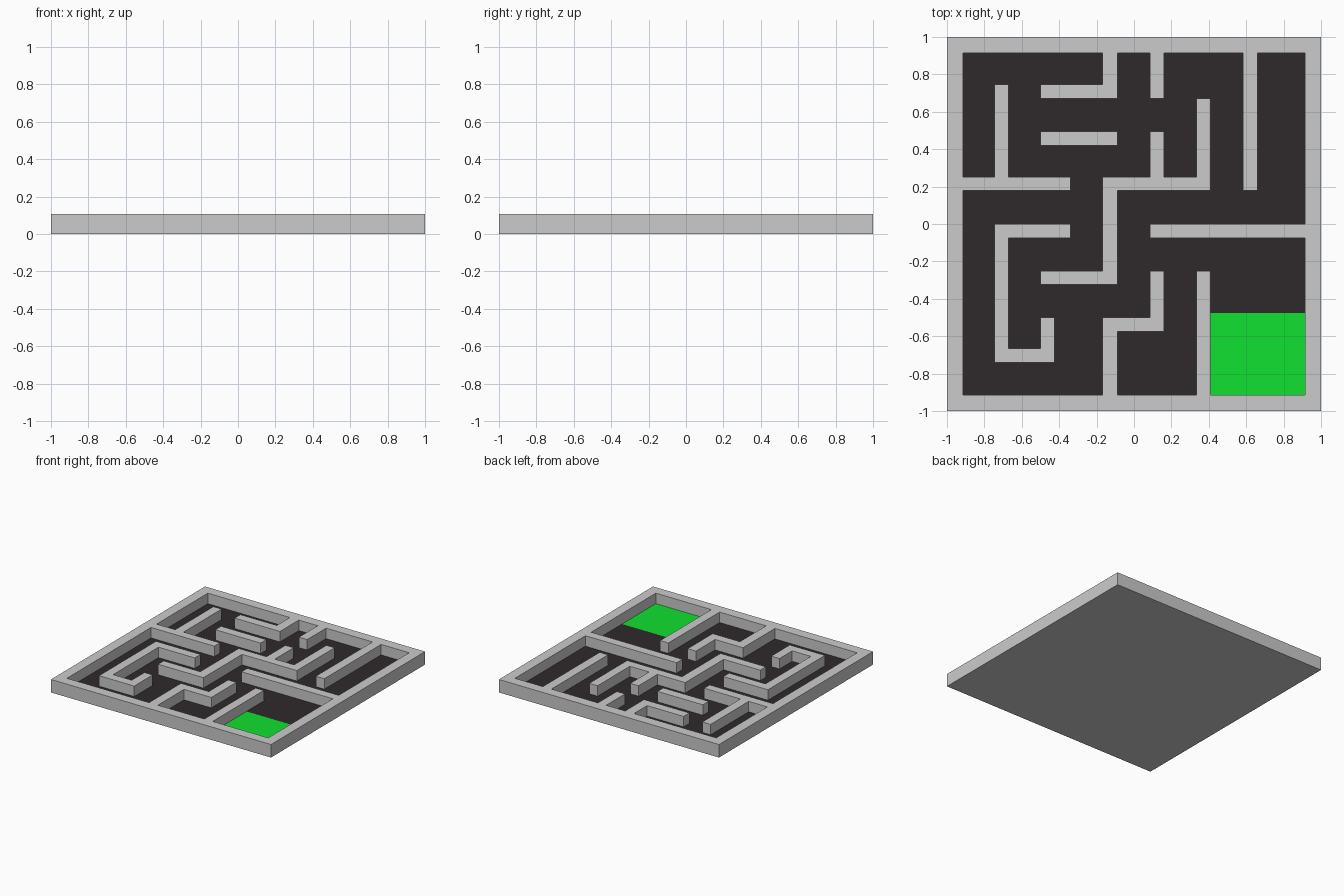
import bpy, bmesh

if "Cube" in bpy.data.objects:
    bpy.data.objects.remove(bpy.data.objects["Cube"])

TOP, FLOOR = 0.107, 0.021
I = 0.915                      # inner edge of the border

# wall strips as (x0, x1, y0, y1)
A, B, C, D, E = (-.745, -.67), (-.168, -.088), (.085, .16), (.335, .41), (.583, .66)
walls = [
    # border
    (-1, -I, -1, 1), (I, 1, -1, 1), (-1, 1, -1, -I), (-1, 1, I, 1),
    # strips running along y
    (*A, .178, .745), (*B, .67, I), (*C, .67, I), (*C, .178, .495),
    (*D, .178, .67), (*E, .178, I), (*B, -.323, .25), (*A, -.74, 0),
    (-.5, -.425, -.74, -.5), (*C, -.575, -.25), (*B, -I, -.5), (*D, -I, -.25),
    # strips running along x
    (-I, -.34, .178, .25), (-.5, -.088, .67, .745), (-.5, -.088, .42, .495),
    (-.168, .41, .178, .25), (-.5, -.088, -.323, -.25), (-.745, -.34, -.075, 0),
    (-.745, -.425, -.74, -.665), (.085, I, -.075, 0), (-.168, .16, -.575, -.5),
]
goal = (.41, I, -I, -.476)

# split the plan into a grid on every strip edge
xs = sorted({v for r in walls + [goal] for v in r[:2]})
ys = sorted({v for r in walls + [goal] for v in r[2:]})


def inside(r, x, y):
    return r[0] < x < r[1] and r[2] < y < r[3]


def kind(i, j):
    if not (0 <= i < len(xs) - 1 and 0 <= j < len(ys) - 1):
        return "outside"
    x, y = (xs[i] + xs[i + 1]) / 2, (ys[j] + ys[j + 1]) / 2
    if any(inside(r, x, y) for r in walls):
        return "wall"
    return "goal" if inside(goal, x, y) else "floor"


height = {"wall": TOP, "floor": FLOOR, "goal": FLOOR, "outside": 0}
meshes = {k: bmesh.new() for k in ("wall", "floor", "goal")}


def quad(bm, pts):
    bm.faces.new([bm.verts.new(p) for p in pts])


for i in range(len(xs) - 1):
    for j in range(len(ys) - 1):
        k = kind(i, j)
        h = height[k]
        x0, x1, y0, y1 = xs[i], xs[i + 1], ys[j], ys[j + 1]
        # top surface of this cell
        quad(meshes[k], [(x0, y0, h), (x1, y0, h), (x1, y1, h), (x0, y1, h)])
        if k != "wall":
            continue
        # wall sides wherever the neighbour is lower
        for di, dj, p, q in ((0, -1, (x0, y0), (x1, y0)), (1, 0, (x1, y0), (x1, y1)),
                             (0, 1, (x1, y1), (x0, y1)), (-1, 0, (x0, y1), (x0, y0))):
            low = height[kind(i + di, j + dj)]
            if low < h:
                quad(meshes["wall"], [(*p, low), (*q, low), (*q, h), (*p, h)])

# underside
quad(meshes["wall"], [(-1, -1, 0), (-1, 1, 0), (1, 1, 0), (1, -1, 0)])


def finish(key, name, color=None):
    bm = meshes[key]
    bmesh.ops.remove_doubles(bm, verts=bm.verts, dist=1e-5)
    bmesh.ops.dissolve_limit(bm, angle_limit=0.01, verts=bm.verts, edges=bm.edges)
    bmesh.ops.triangulate(bm, faces=[f for f in bm.faces if len(f.verts) > 4])
    me = bpy.data.meshes.new(name)
    bm.to_mesh(me)
    bm.free()
    ob = bpy.data.objects.new(name, me)
    bpy.context.collection.objects.link(ob)
    if color:
        mat = bpy.data.materials.new(name)
        mat.diffuse_color = color
        mat.use_nodes = True
        mat.node_tree.nodes["Principled BSDF"].inputs["Base Color"].default_value = mat.diffuse_color
        me.materials.append(mat)


finish("wall", "maze_walls")
finish("floor", "maze_floor", (0.028, 0.023, 0.024, 1))
finish("goal", "goal_pad", (0.005, 0.75, 0.03, 1))
